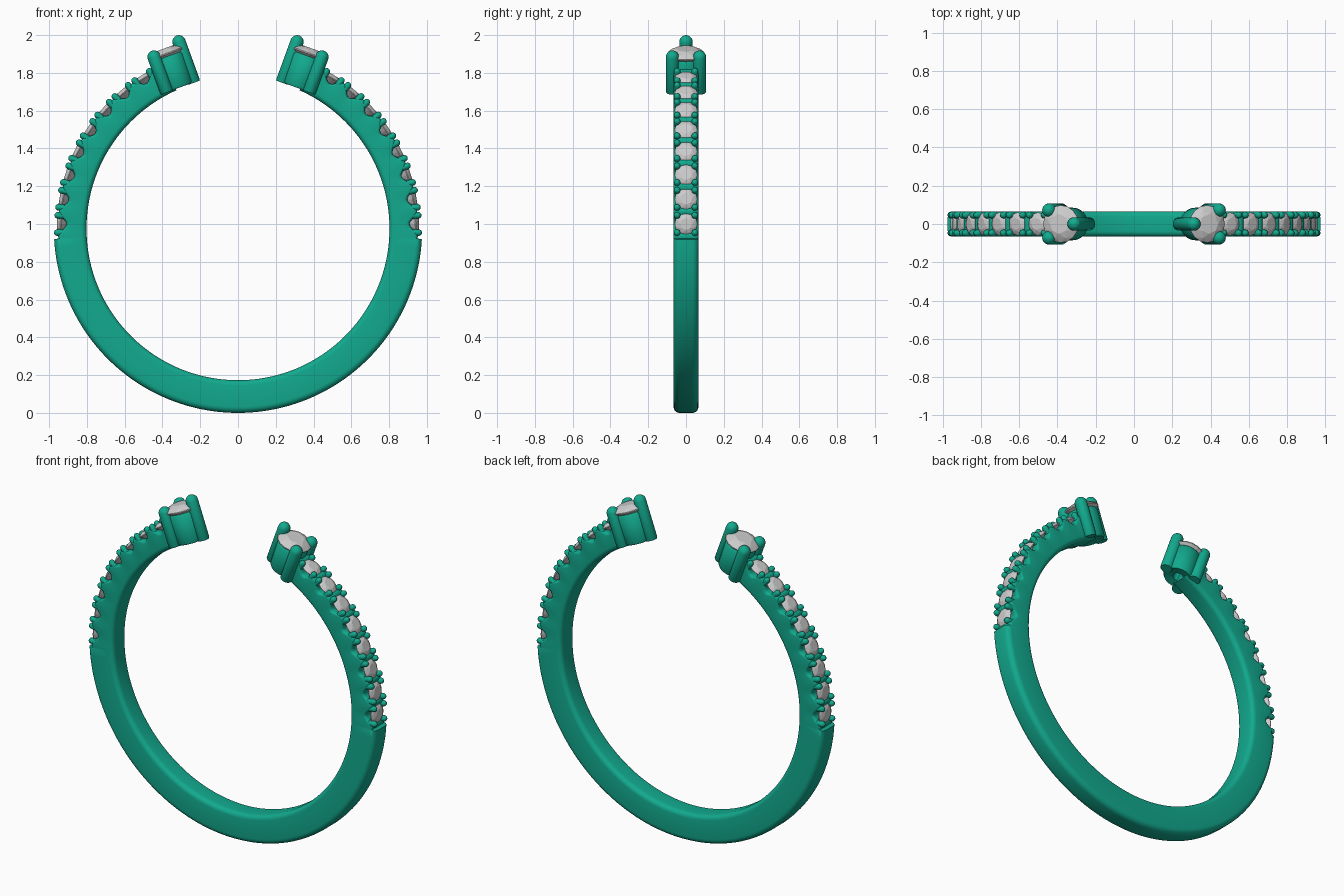
import bpy, bmesh
from math import sin, cos, pi, radians, floor
from mathutils import Matrix

if "Cube" in bpy.data.objects:
    bpy.data.objects.remove(bpy.data.objects["Cube"])

CZ = 0.975                       # ring centre height
R_IN, R_OUT, HALF_W = 0.802, 0.975, 0.066
STEP, FIRST, COUNT = 8.05, 1.5, 8   # small stones: spacing, first angle, number
HEAD_TILT, HEAD_U = 20, 0.042

metal = bpy.data.materials.new("green_metal")
metal.diffuse_color = (0.006, 0.40, 0.27, 1)
metal.use_nodes = True
metal.node_tree.nodes["Principled BSDF"].inputs["Base Color"].default_value = metal.diffuse_color


def frame(tilt, u=0, v=0, w=0):
    """Place on the ring: tilt from vertical, then along / across / outward."""
    return (Matrix.Translation((0, 0, CZ)) @ Matrix.Rotation(radians(tilt), 4, 'Y')
            @ Matrix.Translation((u, v, w)))


def finish(name, bm, mat=None, smooth=True):
    bmesh.ops.recalc_face_normals(bm, faces=bm.faces)
    me = bpy.data.meshes.new(name)
    bm.to_mesh(me)
    bm.free()
    ob = bpy.data.objects.new(name, me)
    bpy.context.collection.objects.link(ob)
    if mat:
        me.materials.append(mat)
    if smooth:
        bpy.ops.object.select_all(action='DESELECT')
        ob.select_set(True)
        bpy.context.view_layer.objects.active = ob
        bpy.ops.object.shade_smooth_by_angle(angle=radians(40))
    mir = ob.modifiers.new("mirror", 'MIRROR')
    mir.merge_threshold = 0.0005
    return ob


def lathe(bm, profile, m, n=20, closed=False):
    rings = [[bm.verts.new(m @ Matrix.Rotation(2 * pi * k / n, 4, 'Z')
                           @ Matrix.Translation((r, 0, h)).to_translation())
              for k in range(n)] for r, h in profile]
    pairs = list(zip(rings, rings[1:]))
    if closed:
        pairs.append((rings[-1], rings[0]))
    for a, b in pairs:
        for k in range(n):
            j = (k + 1) % n
            bm.faces.new((a[k], a[j], b[j], b[k]))
    if not closed:
        bm.faces.new(rings[0])
        bm.faces.new(rings[-1])


def prong(bm, m, r, low, high, n=20):
    """Round post with a domed tip whose top is at height high."""
    dome = [(r * cos(a), high - r + r * sin(a)) for a in
            [radians(d) for d in (0, 18, 36, 54, 72, 86)]]
    lathe(bm, [(r * 0.9, low), (r, low + r * 0.15)] + dome, m, n)


def gem(bm, m, r):
    """Round brilliant, as the hull of its facet corners."""
    pts = [(0, 0, -0.72)]
    for n, rad, h, off in ((8, 0.52, 0.31, 0), (8, 0.80, 0.19, 0.5),
                           (16, 1, 0.03, 0), (16, 1, -0.03, 0)):
        for k in range(n):
            a = 2 * pi * (k + off) / n
            pts.append((rad * cos(a), rad * sin(a), h))
    vs = [bm.verts.new(m @ (Matrix.Translation(p).to_translation() * r)) for p in pts]
    bmesh.ops.convex_hull(bm, input=vs)


# Band: rounded section swept from the bottom to the head, scalloped under stones
def outer(a):
    if a < -3.2:
        return R_OUT
    return 0.931 - 0.022 * cos(2 * pi * (a - FIRST) / STEP)


def section(a):
    ro = outer(a)
    c_out, c_in = (0.032 if a < -3.2 else 0.018), 0.028
    pts = []
    for r, y, c, start in ((ro - c_out, HALF_W - c_out, c_out, 0),
                           (R_IN + c_in, HALF_W - c_in, c_in, 90),
                           (R_IN + c_in, -HALF_W + c_in, c_in, 180),
                           (ro - c_out, -HALF_W + c_out, c_out, 270)):
        for k in range(6):
            t = radians(start + 18 * k)
            pts.append((r + c * cos(t), y + c * sin(t)))
    return pts


bm = bmesh.new()
angles = [-90 + 2 * k for k in range(43)] + [-3.3, -3.1]
angles += [-2.5 + 0.5 * k for k in range(138)]
rings = [[bm.verts.new((r * cos(radians(a)), y, CZ + r * sin(radians(a))))
          for r, y in section(a)] for a in angles]
for p, q in zip(rings, rings[1:]):
    for k in range(len(p)):
        j = (k + 1) % len(p)
        bm.faces.new((p[k], p[j], q[j], q[k]))
bm.faces.new(rings[-1])
finish("band", bm, metal)

# Small stones and the four beads that hold each one
stones, beads = bmesh.new(), bmesh.new()
for i in range(COUNT):
    a = FIRST + STEP * i
    gem(stones, frame(90 - a, w=0.94), 0.06)
    for s in (-1, 1):
        for v in (-0.047, 0.047):
            prong(beads, frame(90 - a - s * 2.75, v=v), 0.0175, 0.89, 0.974, 12)
finish("small_stones", stones, smooth=False)
finish("bead_prongs", beads, metal)

# Head: hollow cup with three prongs, and its large stone
cup = bmesh.new()
lathe(cup, [(0.03, 0.815), (0.078, 0.808), (0.085, 0.82), (0.088, 0.975),
            (0.08, 0.985), (0.03, 0.93)], frame(HEAD_TILT, HEAD_U), 40, closed=True)
finish("head_cup", cup, metal)

posts = bmesh.new()
for u, v, top in ((-0.045, 0, 1.072), (0.107, 0.072, 1.041), (0.107, -0.072, 1.041)):
    prong(posts, frame(HEAD_TILT, u, v), 0.035, 0.806, top, 24)
finish("head_prongs", posts, metal)

big = bmesh.new()
gem(big, frame(HEAD_TILT, HEAD_U, 0, 1.0), 0.098)
finish("large_stone", big, smooth=False)
